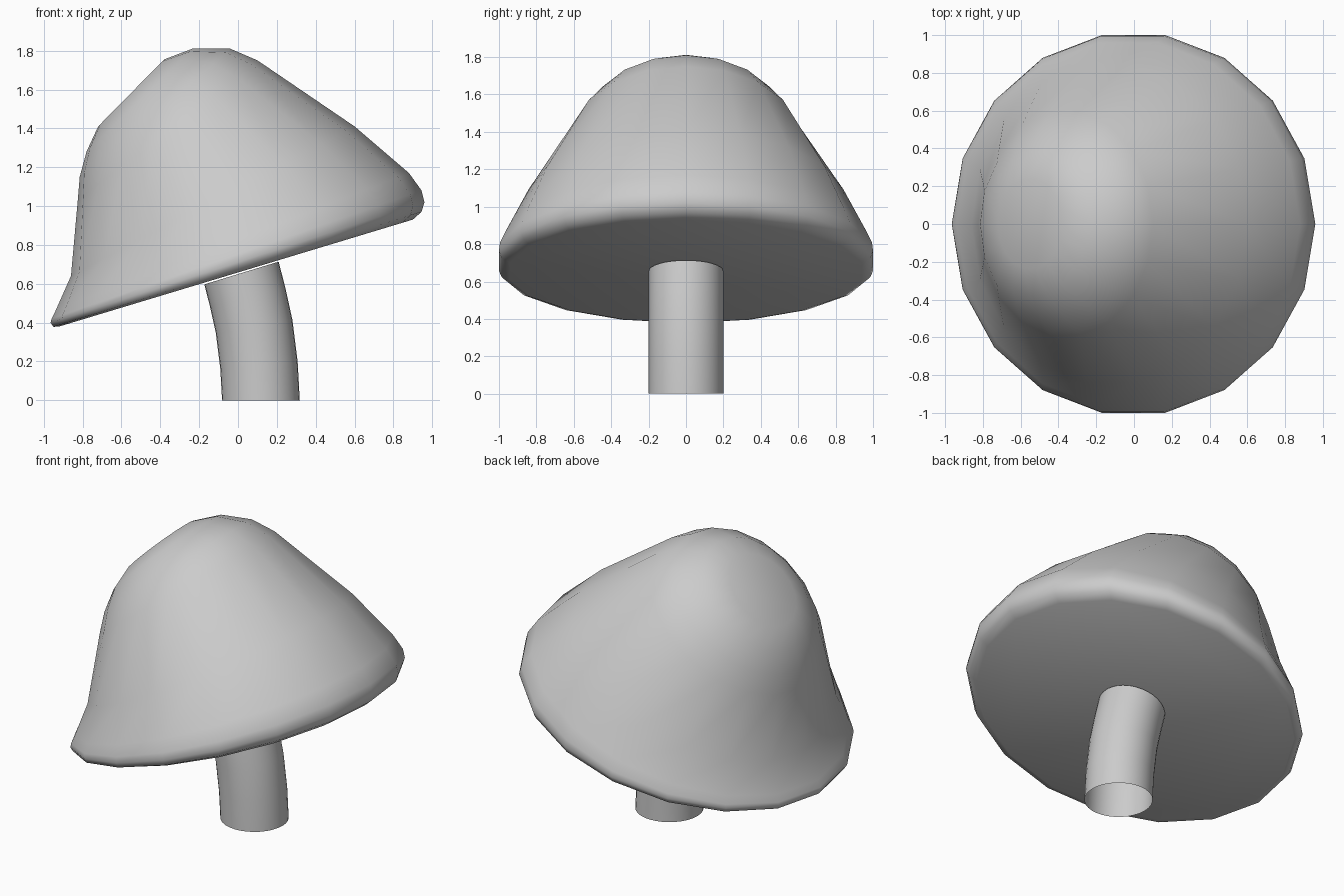
import bpy, bmesh
from math import sin, cos, pi, radians

if "Cube" in bpy.data.objects:
    bpy.data.objects.remove(bpy.data.objects["Cube"])


def loft(name, rings, sides, close_ends, angle):
    """Skin tilted rings; each ring = left xz, right xz, y radius."""
    bm = bmesh.new()
    loops = []
    for lx, lz, rx, rz, ry in rings:
        cx, cz, hx, hz = (lx + rx) / 2, (lz + rz) / 2, (rx - lx) / 2, (rz - lz) / 2
        loop = []
        for i in range(sides):
            a = 2 * pi * i / sides
            loop.append(bm.verts.new((cx + hx * cos(a), ry * sin(a), cz + hz * cos(a))))
        loops.append(loop)
    for lo, hi in zip(loops, loops[1:]):
        for i in range(sides):
            j = (i + 1) % sides
            bm.faces.new((lo[i], lo[j], hi[j], hi[i]))
    if close_ends:
        bm.faces.new(loops[0][::-1])
        bm.faces.new(loops[-1])
    mesh = bpy.data.meshes.new(name)
    bm.to_mesh(mesh)
    bm.free()
    obj = bpy.data.objects.new(name, mesh)
    bpy.context.collection.objects.link(obj)
    bpy.ops.object.select_all(action='DESELECT')
    obj.select_set(True)
    bpy.context.view_layer.objects.active = obj
    bpy.ops.object.shade_smooth_by_angle(angle=radians(angle))
    return obj


# Mushroom cap: flat underside, rolled rim, dome leaning to the left
loft("cap", [
    (-0.92, 0.38, 0.90, 0.93, 0.955),
    (-0.95, 0.378, 0.945, 0.97, 1.00),
    (-0.965, 0.40, 0.96, 1.02, 1.0154),
    (-0.96, 0.42, 0.945, 1.08, 1.01),
    (-0.94, 0.46, 0.88, 1.17, 0.975),
    (-0.86, 0.64, 0.60, 1.41, 0.855),
    (-0.825, 1.03, 0.10, 1.75, 0.60),
    (-0.815, 1.15, -0.04, 1.81, 0.51),
    (-0.78, 1.28, -0.23, 1.812, 0.385),
    (-0.72, 1.41, -0.38, 1.755, 0.24),
], 18, True, 80)

# Curved stem, open at the bottom: centre x, centre z, lean in degrees
R = 0.2
path = [(0.118, 0, 0), (0.108, 0.18, 5), (0.083, 0.38, 10), (0.05, 0.53, 14), (0.018, 0.655, 17)]
loft("stem", [(x - R * cos(radians(t)), z - R * sin(radians(t)),
               x + R * cos(radians(t)), z + R * sin(radians(t)), R)
              for x, z, t in path], 32, False, 40)
